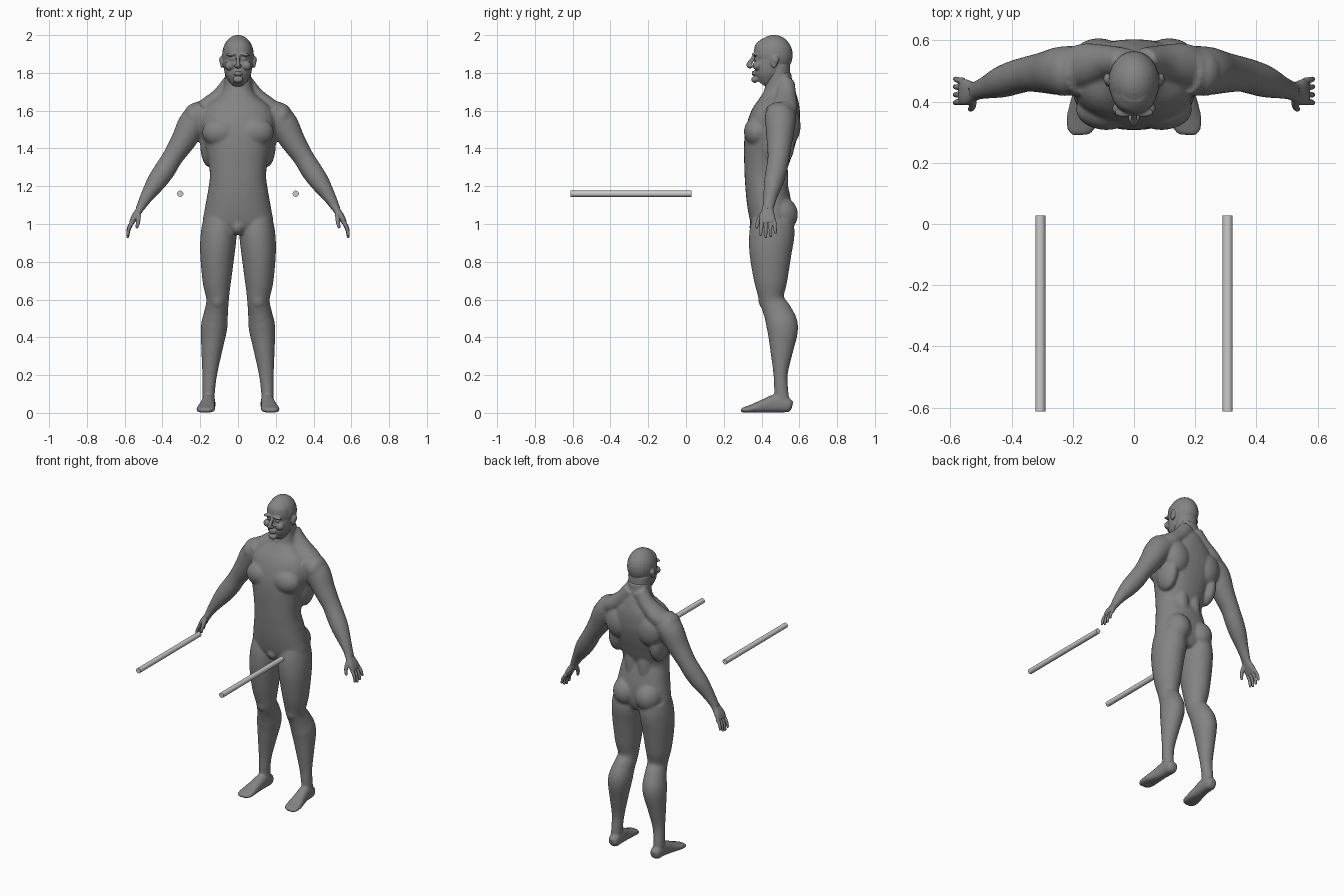
import bpy
import bmesh
import math
from mathutils import Vector, Matrix

if "Cube" in bpy.data.objects:
    bpy.data.objects.remove(bpy.data.objects["Cube"], do_unlink=True)

SEGMENTS = 32
X, Y, Z = Vector((1, 0, 0)), Vector((0, 1, 0)), Vector((0, 0, 1))


def make_material(name, grey):
    mat = bpy.data.materials.new(name)
    mat.use_nodes = True
    colour = (grey, grey, grey, 1)
    mat.diffuse_color = colour
    mat.node_tree.nodes["Principled BSDF"].inputs["Base Color"].default_value = colour
    return mat


skin = make_material("grey clay", 0.23)
metal = make_material("light grey", 0.6)


def catmull(p, q, r, s, t):
    """Smooth interpolation between q and r for tuples of any length."""
    return [0.5 * (2 * b + (c - a) * t + (2 * a - 5 * b + 4 * c - d) * t * t
                   + (3 * b - a - 3 * c + d) * t ** 3)
            for a, b, c, d in zip(p, q, r, s)]


def tube(bm, stations, reference=Y, power=2.0, steps=5):
    """Loft through stations of (x, y, z, radius across, radius along reference)."""
    last = len(stations) - 1
    path = []
    for i in range(last):
        around = [stations[min(max(i + k, 0), last)] for k in (-1, 0, 1, 2)]
        path += [catmull(*around, j / steps) for j in range(steps)]
    path.append(list(stations[-1]))
    centres = [Vector(s[:3]) for s in path]
    rings = []
    for i, station in enumerate(path):
        tangent = centres[min(i + 1, len(path) - 1)] - centres[max(i - 1, 0)]
        tangent.normalize()
        across = reference.cross(tangent).normalized()
        along = tangent.cross(across)
        ring = []
        for k in range(SEGMENTS):
            angle = math.tau * k / SEGMENTS
            c, s = math.cos(angle), math.sin(angle)
            u = math.copysign(abs(c) ** (2 / power), c) * station[3]
            v = math.copysign(abs(s) ** (2 / power), s) * station[4]
            ring.append(bm.verts.new(centres[i] + across * u + along * v))
        rings.append(ring)
    for lower, upper in zip(rings, rings[1:]):
        for k in range(SEGMENTS):
            n = (k + 1) % SEGMENTS
            bm.faces.new((lower[k], lower[n], upper[n], upper[k]))
    bm.faces.new(rings[0][::-1])
    bm.faces.new(rings[-1])


def column(bm, levels, power=2.0):
    """Upright loft through levels of (height, centre x, half width, front, back)."""
    tube(bm, [(x, (f + b) / 2, z, w, (b - f) / 2) for z, x, w, f, b in levels], power=power)


def blob(bm, centre, radii, turn=0, axis="X"):
    place = (Matrix.Translation(centre) @ Matrix.Rotation(math.radians(turn), 4, axis)
             @ Matrix.Diagonal((*radii, 1)))
    bmesh.ops.create_uvsphere(bm, u_segments=24, v_segments=16, radius=1, matrix=place)


def mirror_copy(bm):
    copy = bmesh.ops.duplicate(bm, geom=bm.verts[:] + bm.edges[:] + bm.faces[:])["geom"]
    verts = [g for g in copy if isinstance(g, bmesh.types.BMVert)]
    faces = [g for g in copy if isinstance(g, bmesh.types.BMFace)]
    bmesh.ops.scale(bm, vec=(-1, 1, 1), verts=verts)
    bmesh.ops.reverse_faces(bm, faces=faces)


def sculpt(name, side_parts, middle_parts, voxel, smoothing):
    """Fuse overlapping forms into one smooth skin; side parts are mirrored."""
    bm = bmesh.new()
    side_parts(bm)
    mirror_copy(bm)
    if middle_parts:
        middle_parts(bm)
    bmesh.ops.recalc_face_normals(bm, faces=bm.faces)
    mesh = bpy.data.meshes.new(name)
    bm.to_mesh(mesh)
    bm.free()
    mesh.materials.append(skin)
    obj = bpy.data.objects.new(name, mesh)
    bpy.context.collection.objects.link(obj)
    remesh = obj.modifiers.new("fuse", "REMESH")
    remesh.mode = "VOXEL"
    remesh.voxel_size = voxel
    remesh.use_smooth_shade = True
    smooth = obj.modifiers.new("soften", "SMOOTH")
    smooth.iterations = smoothing


def body_sides(bm):
    # leg
    column(bm, [(1.02, .1, .085, .35, .57), (.95, .102, .095, .335, .575),
                (.85, .109, .092, .335, .56), (.7, .112, .076, .36, .537),
                (.6, .108, .06, .388, .52), (.53, .116, .063, .41, .562),
                (.45, .127, .07, .428, .594), (.32, .14, .054, .447, .565),
                (.2, .15, .039, .463, .538), (.1, .156, .033, .468, .543),
                (.03, .156, .03, .48, .55)])
    blob(bm, (.108, .415, .6), (.038, .032, .05))
    # foot, heel to toes
    tube(bm, [(.154, .562, .035, .022, .024), (.154, .54, .04, .034, .038),
              (.156, .48, .05, .036, .048), (.162, .42, .038, .04, .038),
              (.17, .35, .023, .05, .022), (.173, .31, .016, .046, .015),
              (.172, .29, .014, .03, .01)], reference=Z, power=2.4)
    # arm
    tube(bm, [(.17, .5, 1.6, .07, .08), (.235, .5, 1.535, .078, .08),
              (.29, .495, 1.44, .066, .068), (.345, .49, 1.355, .055, .058),
              (.385, .48, 1.29, .056, .056), (.43, .465, 1.225, .052, .052),
              (.48, .447, 1.15, .036, .038), (.515, .436, 1.09, .024, .031),
              (.527, .432, 1.07, .02, .03)])
    # shoulder and trapezius
    blob(bm, (.23, .495, 1.565), (.058, .078, .075))
    tube(bm, [(.03, .53, 1.75, .05, .045), (.09, .53, 1.675, .05, .055),
              (.16, .52, 1.615, .055, .07), (.23, .505, 1.565, .05, .06)])
    # chest, shoulder blade, flank and seat
    blob(bm, (.09, .375, 1.485), (.1, .068, .08), 8)
    blob(bm, (.115, .535, 1.52), (.09, .072, .11))
    blob(bm, (.15, .49, 1.42), (.05, .085, .12))
    blob(bm, (.045, .49, 1.24), (.05, .052, .16))
    blob(bm, (.083, .5, 1.05), (.083, .093, .095))


def torso(bm):
    column(bm, [(.95, 0, .12, .37, .53), (1.0, 0, .183, .345, .555),
                (1.08, 0, .176, .328, .56), (1.17, 0, .16, .316, .545),
                (1.26, 0, .149, .31, .525), (1.36, 0, .164, .305, .555),
                (1.46, 0, .19, .31, .585), (1.55, 0, .2, .335, .605),
                (1.62, 0, .17, .37, .605), (1.68, 0, .1, .4, .588),
                (1.73, 0, .074, .418, .566), (1.8, 0, .07, .425, .558)], power=2.25)
    blob(bm, (0, .385, .985), (.04, .05, .045))


def face_sides(bm):
    # brow, eye, cheek, nostril
    blob(bm, (.032, .364, 1.898), (.032, .015, .009), 8, "Y")
    blob(bm, (.032, .373, 1.874), (.014, .012, .01))
    blob(bm, (.045, .377, 1.838), (.026, .024, .024))
    blob(bm, (.011, .347, 1.836), (.009, .013, .009))
    # ear
    blob(bm, (.086, .468, 1.858), (.009, .019, .033), -12)
    blob(bm, (.088, .474, 1.868), (.012, .018, .02), -12)


def head_middle(bm):
    blob(bm, (0, .465, 1.895), (.084, .1, .106))
    column(bm, [(1.742, 0, .028, .37, .43), (1.765, 0, .052, .36, .47),
                (1.8, 0, .07, .36, .5), (1.845, 0, .077, .362, .53),
                (1.875, 0, .078, .37, .54), (1.905, 0, .077, .359, .54),
                (1.94, 0, .07, .37, .54), (1.97, 0, .05, .4, .52)], power=2.2)
    # neck core
    column(bm, [(1.7, 0, .068, .425, .565), (1.77, 0, .069, .428, .555),
                (1.84, 0, .07, .44, .55)])
    # nose, lips, chin
    tube(bm, [(0, .366, 1.895, .009, .01), (0, .347, 1.865, .01, .012),
              (0, .333, 1.842, .012, .014), (0, .348, 1.83, .01, .01)])
    for height in (1.805, 1.792):
        blob(bm, (0, .36, height), (.025, .012, .0055))
    blob(bm, (0, .364, 1.765), (.028, .018, .018))


def hand_parts(bm):
    # palm
    tube(bm, [(.505, .438, 1.105, .022, .029), (.525, .432, 1.07, .019, .032),
              (.548, .43, 1.035, .018, .042), (.564, .433, 1.005, .013, .042)], power=2.5)
    # fingers, fore to little
    for y, length in ((.4, .066), (.423, .076), (.446, .07), (.468, .053)):
        base, tip = Vector((.558, y, 1.012)), Vector((.584, y + (y - .43) * .15, 1.01 - length))
        knuckle = base.lerp(tip, .5) + X * .006
        tube(bm, [(*base, .011, .0105), (*knuckle, .0095, .0095), (*tip, .008, .008)])
        blob(bm, tip, (.008, .008, .009))
    # thumb
    tube(bm, [(.528, .415, 1.065, .013, .016), (.527, .39, 1.03, .012, .013),
              (.531, .378, 1.0, .01, .01), (.535, .375, .985, .008, .008)])
    blob(bm, (.535, .375, .985), (.008, .008, .009))


sculpt("body", body_sides, torso, .007, 9)
sculpt("head", face_sides, head_middle, .004, 4)
sculpt("hands", hand_parts, None, .003, 3)

# pair of round bars in front of the figure
for label, side in (("left", 1), ("right", -1)):
    bpy.ops.mesh.primitive_cylinder_add(vertices=32, radius=.0165, depth=.64,
                                        location=(side * .306, -.292, 1.16),
                                        rotation=(math.pi / 2, 0, 0))
    bar = bpy.context.object
    bar.name = label + "_bar"
    bar.data.materials.append(metal)
    bpy.ops.object.shade_smooth_by_angle()
